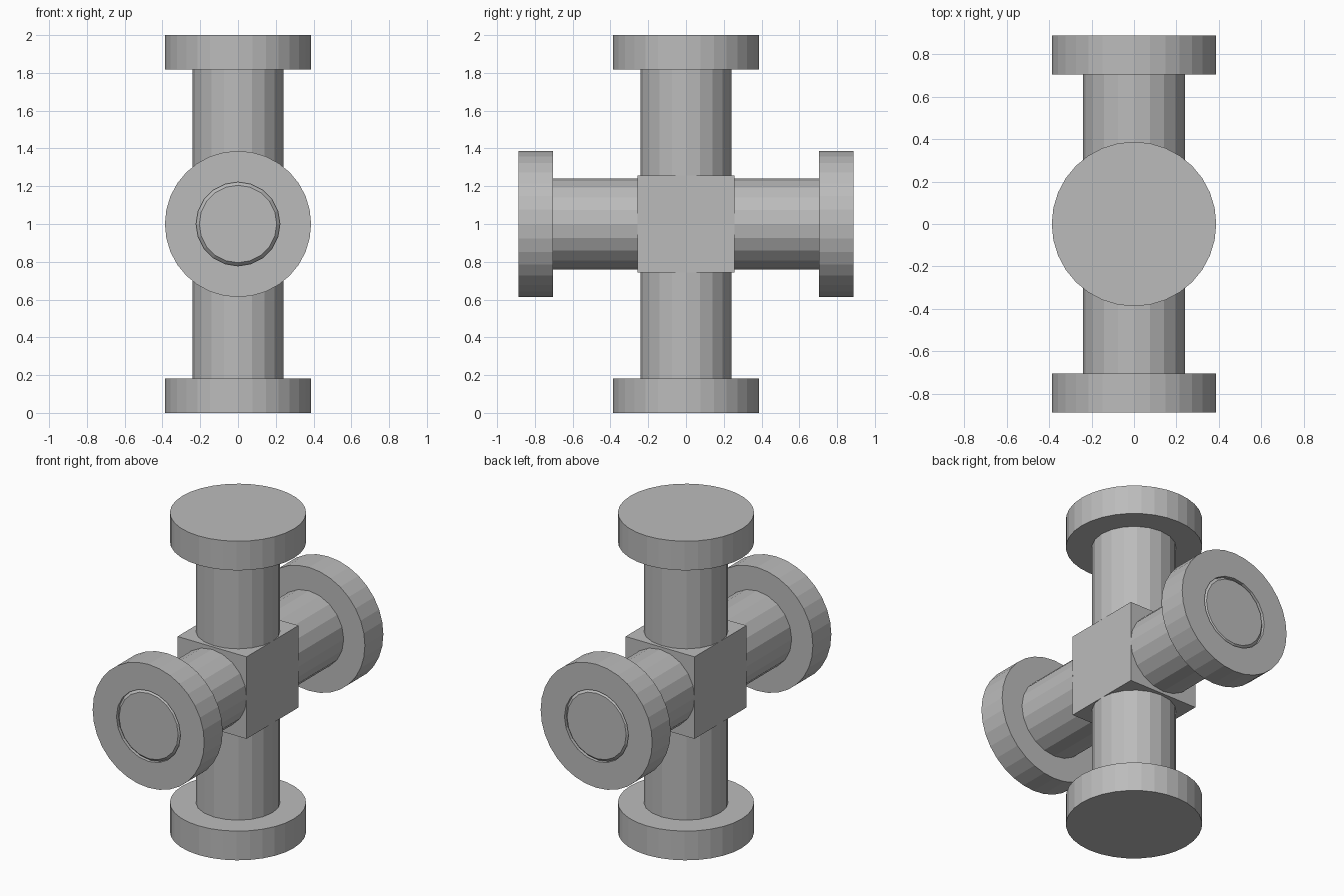
import bpy, bmesh, math
from mathutils import Matrix, Vector

if "Cube" in bpy.data.objects:
    bpy.data.objects.remove(bpy.data.objects["Cube"])

CENTER = Vector((0, 0, 1))
PIPE_R, BORE_R, FLANGE_R = 0.24, 0.15, 0.387
HUB_X, HUB = 0.239, 0.257

steel = bpy.data.materials.new("grey steel")
steel.diffuse_color = (0.5, 0.5, 0.5, 1)
steel.use_nodes = True
steel.node_tree.nodes["Principled BSDF"].inputs["Base Color"].default_value = steel.diffuse_color


def finish(name, bm, matrix):
    bmesh.ops.recalc_face_normals(bm, faces=bm.faces)
    mesh = bpy.data.meshes.new(name)
    bm.to_mesh(mesh)
    bm.free()
    mesh.transform(matrix)
    mesh.materials.append(steel)
    obj = bpy.data.objects.new(name, mesh)
    bpy.context.collection.objects.link(obj)
    return obj


def lathe(name, rings, matrix):
    """rings: (radius, height, sides); an equal side count makes quads, others are bridged."""
    bm = bmesh.new()
    loops = []
    for r, h, n in rings:
        vs = [bm.verts.new((r * math.cos(2 * math.pi * i / n),
                            r * math.sin(2 * math.pi * i / n), h)) for i in range(n)]
        loops.append([bm.edges.new((vs[i], vs[(i + 1) % n])) for i in range(n)])
    for a, b in zip(loops, loops[1:]):
        bmesh.ops.bridge_loops(bm, edges=a + b)
    return finish(name, bm, matrix)


def arm(name, length, direction):
    """Pipe with a flange, sealing groove and open bore, pointing outward from the hub."""
    base = length - 0.183
    rings = [
        (BORE_R, HUB - 0.001, 20), (PIPE_R, HUB - 0.001, 20), (PIPE_R, base, 20),
        (FLANGE_R, base, 32), (FLANGE_R, length, 32),
        (0.222, length, 20), (0.222, length - 0.02, 20),
        (0.205, length - 0.002, 20), (BORE_R, length - 0.002, 20),
        (BORE_R, HUB - 0.001, 20),
    ]
    turn = Vector((0, 0, 1)).rotation_difference(Vector(direction)).to_matrix().to_4x4()
    return lathe(name, rings, Matrix.Translation(CENTER) @ turn)


# Four flanged arms
arm("top_arm", 1.0, (0, 0, 1))
arm("bottom_arm", 1.0, (0, 0, -1))
arm("front_arm", 0.887, (0, -1, 0))
arm("back_arm", 0.887, (0, 1, 0))

# Central block
bm = bmesh.new()
bmesh.ops.create_cube(bm, size=2)
hub = finish("hub_block", bm, Matrix.Translation(CENTER) @ Matrix.Diagonal((HUB_X, HUB, HUB, 1)))

# Crossing bores through the block
for name, rot in (("vertical_bore_cutter", 0), ("horizontal_bore_cutter", math.pi / 2)):
    bm = bmesh.new()
    bmesh.ops.create_cone(bm, cap_ends=True, segments=20, radius1=BORE_R, radius2=BORE_R, depth=0.8)
    cutter = finish(name, bm, Matrix.Translation(CENTER) @ Matrix.Rotation(rot, 4, 'X'))
    cutter.hide_render = True
    cutter.hide_set(True)
    mod = hub.modifiers.new(name, 'BOOLEAN')
    mod.operation = 'DIFFERENCE'
    mod.solver = 'EXACT'
    mod.object = cutter
